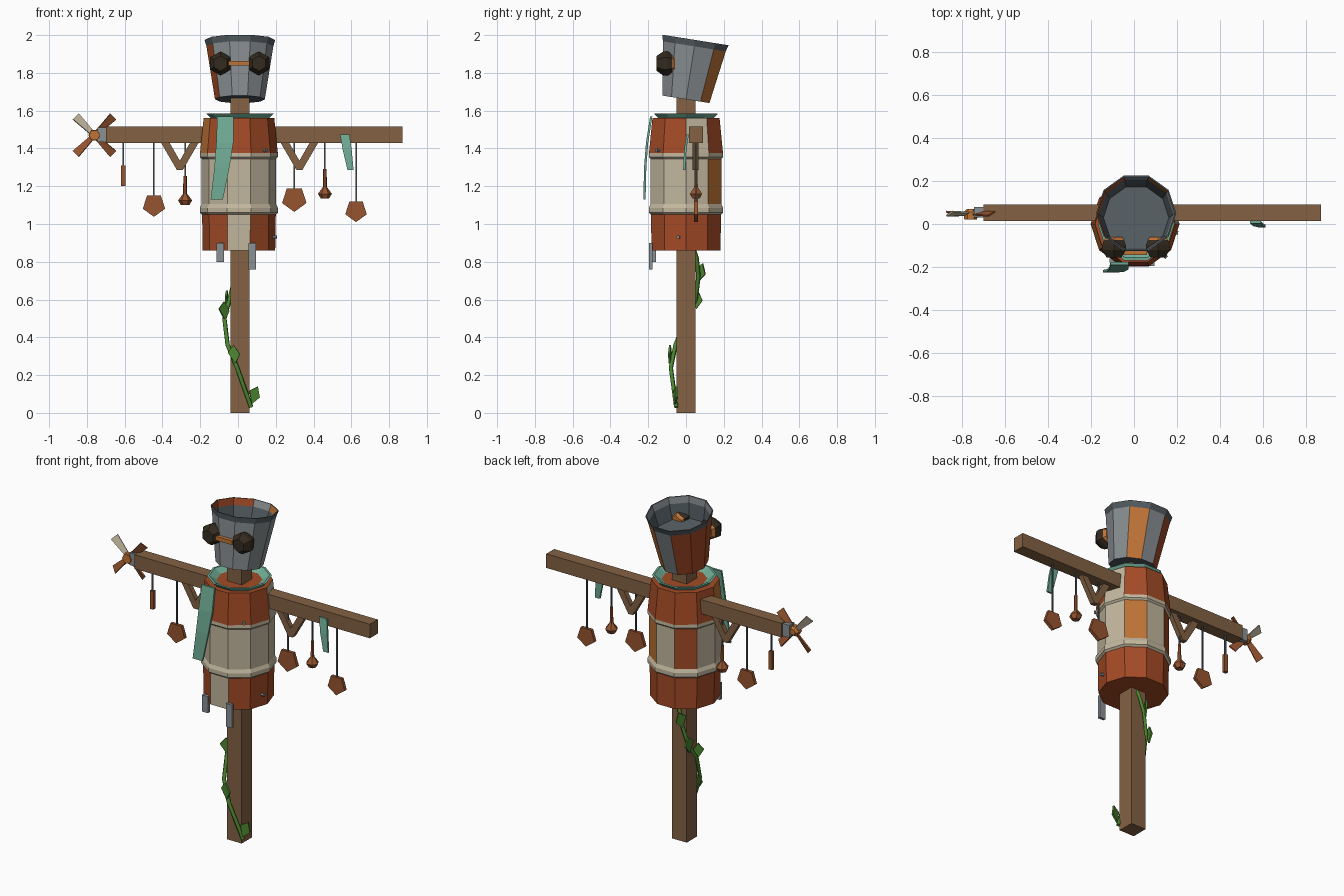
import bpy
import bmesh
from math import sin, cos, pi, radians
from mathutils import Matrix, Vector

if "Cube" in bpy.data.objects:
    bpy.data.objects.remove(bpy.data.objects["Cube"])


def material(name, *rgb):
    lin = [(c / 255 / 12.92) if c < 11 else ((c / 255 + 0.055) / 1.055) ** 2.4 for c in rgb]
    m = bpy.data.materials.new(name)
    m.use_nodes = True
    m.diffuse_color = (*lin, 1)
    m.node_tree.nodes["Principled BSDF"].inputs["Base Color"].default_value = (*lin, 1)
    return m


WOOD = material("wood", 131, 98, 67)
RUST = material("rust", 164, 75, 38)
OCHRE = material("ochre", 190, 115, 54)
CREAM = material("cream", 194, 183, 158)
STEEL = material("steel", 138, 144, 147)
DARK = material("dark steel", 84, 93, 98)
TEAL = material("teal cloth", 112, 172, 149)
GREEN = material("vine green", 76, 134, 48)
LENS = material("dark lens", 52, 43, 32)
COPPER = material("copper", 150, 84, 47)


def finish(name, bm, mats, matrix=None):
    if matrix:
        bm.transform(matrix)
    bmesh.ops.recalc_face_normals(bm, faces=bm.faces)
    me = bpy.data.meshes.new(name)
    bm.to_mesh(me)
    bm.free()
    for m in mats:
        me.materials.append(m)
    ob = bpy.data.objects.new(name, me)
    bpy.context.collection.objects.link(ob)
    return ob


def lathe(name, profile, mats, n=10, paint=lambda k, row: 0, ends=(0, 0), ring=False, matrix=None):
    """Faceted revolve about z; side 0 faces -y and sides count towards +x."""
    bm = bmesh.new()
    rows = []
    for r, z in profile:
        angles = [2 * pi * (k - 0.5) / n for k in range(n)]
        rows.append([bm.verts.new((r * sin(a), -r * cos(a), z)) for a in angles])
    pairs = list(zip(rows, rows[1:] + rows[:1]))
    for row, (a, b) in enumerate(pairs if ring else pairs[:-1]):
        for k in range(n):
            j = (k + 1) % n
            bm.faces.new((a[k], a[j], b[j], b[k])).material_index = paint(k, row)
    if not ring:
        bm.faces.new(rows[0]).material_index = ends[0]
        bm.faces.new(rows[-1]).material_index = ends[1]
    return finish(name, bm, mats, matrix)


def prism(name, outline, y0, y1, mat, matrix=None):
    """Outline in x and z, pushed through from y0 to y1."""
    bm = bmesh.new()
    face = bm.faces.new([bm.verts.new((x, y0, z)) for x, z in outline])
    out = bmesh.ops.extrude_face_region(bm, geom=[face])["geom"]
    moved = [v for v in out if isinstance(v, bmesh.types.BMVert)]
    bmesh.ops.translate(bm, verts=moved, vec=(0, y1 - y0, 0))
    return finish(name, bm, [mat], matrix)


def box(name, x0, x1, y0, y1, z0, z1, mat):
    return prism(name, [(x0, z0), (x1, z0), (x1, z1), (x0, z1)], y0, y1, mat)


def cloth(name, sections, thick=0.012):
    """Thin strip through sections of (left x, right x, y, z)."""
    bm = bmesh.new()
    rows = [[bm.verts.new(p) for p in ((a, y, z), (b, y, z), (b, y + thick, z), (a, y + thick, z))]
            for a, b, y, z in sections]
    for p, q in zip(rows, rows[1:]):
        for k in range(4):
            j = (k + 1) % 4
            bm.faces.new((p[k], p[j], q[j], q[k]))
    bm.faces.new(rows[0])
    bm.faces.new(rows[-1])
    return finish(name, bm, [TEAL])


def move(x, y, z):
    return Matrix.Translation((x, y, z))


# Post and cross beam
box("post", -0.04, 0.06, -0.05, 0.05, 0, 1.72, WOOD)
box("cross_beam", -0.7, 0.87, 0.015, 0.09, 1.43, 1.515, WOOD)

# Barrel body with raised hoops and odd replacement staves
STAVES = {"lower": {0: 1}, "middle": {4: 2, 6: 0}, "upper": {3: 1, 8: 2}}


def barrel_paint(k, row):
    if row == 0:
        return STAVES["lower"].get(k, 0)
    if row == 4:
        return STAVES["middle"].get(k, 1)
    if row == 7:
        return STAVES["upper"].get(k, 0)
    return 1


lathe("barrel", [(0.192, 0.86), (0.195, 1.05), (0.207, 1.06), (0.207, 1.085), (0.197, 1.105),
                 (0.197, 1.345), (0.207, 1.355), (0.206, 1.375), (0.187, 1.56)],
      [RUST, CREAM, OCHRE], paint=barrel_paint, matrix=move(0.005, 0, 0))

# Cloth collar and hanging ends
lathe("collar", [(0.148, 1.555), (0.178, 1.585), (0.165, 1.586), (0.125, 1.562)], [TEAL],
      ring=True, matrix=move(0.01, 0, 0))
cloth("scarf_end", [(-0.11, -0.025, -0.19, 1.57), (-0.115, -0.025, -0.212, 1.43),
                    (-0.125, -0.045, -0.222, 1.3), (-0.145, -0.08, -0.226, 1.13)])
cloth("beam_rag", [(0.54, 0.59, 0.003, 1.475), (0.555, 0.602, -0.01, 1.39), (0.58, 0.612, -0.016, 1.285)])

# Metal tabs and bolts on the barrel
box("right_tab", -0.115, -0.075, -0.18, -0.16, 0.8, 0.9, STEEL)
box("left_tab", 0.055, 0.095, -0.195, -0.178, 0.76, 0.9, STEEL)
for x, y, z in ((0.145, -0.15, 1.39), (0.195, -0.04, 0.93)):
    turn = Vector((x, y, 0)).to_track_quat('Z', 'Y').to_matrix().to_4x4()
    lathe("bolt", [(0.009, -0.01), (0.009, 0.01)], [STEEL], n=6, matrix=move(x, y, z) @ turn)

# Bucket head, tipped backwards, with patched sides
PATCHES = {4: 1, 6: 2, 7: 2, 8: 2}
lathe("bucket_head", [(0.132, 0), (0.177, 0.284), (0.187, 0.318), (0.181, 0.318), (0.173, 0.278), (0.152, 0.19)],
      [STEEL, OCHRE, RUST, DARK], ends=(3, 3),
      paint=lambda k, row: PATCHES.get(k, 0) if row in (0, 3) else 3,
      matrix=move(0.01, 0, 1.66) @ Matrix.Rotation(radians(-9), 4, 'X'))

# Goggles: profile runs towards -y
facing = Matrix.Rotation(radians(90), 4, 'X') @ Matrix.Rotation(radians(30), 4, 'Z')
for side, x in (("right", -0.093), ("left", 0.111)):
    lathe(side + "_goggle", [(0.042, 0.06), (0.054, 0.075), (0.064, 0.1), (0.064, 0.12), (0.04, 0.155)],
          [LENS, OCHRE], n=6, paint=lambda k, row: 1 if row == 0 else 0, ends=(1, 0),
          matrix=move(x, 0, 1.85) @ facing)
box("goggle_bridge", -0.05, 0.06, -0.145, -0.115, 1.838, 1.862, OCHRE)

# V braces under the beam
for side, x in (("right", -0.308), ("left", 0.325)):
    prism(side + "_brace", [(x - 0.105, 1.44), (x - 0.06, 1.44), (x, 1.335), (x + 0.06, 1.44),
                            (x + 0.105, 1.44), (x + 0.015, 1.285), (x - 0.015, 1.285)], 0.035, 0.065, WOOD)


# Hanging charms
def string(x, z):
    box("string", x - 0.004, x + 0.004, 0.049, 0.057, z - 0.01, 1.435, DARK)


def plate_charm(x, z, r):
    string(x, z + r * 0.8)
    corners = [pi / 2 + pi / 5 + k * 2 * pi / 5 for k in range(5)]
    prism("plate_charm", [(x + r * cos(a), z + r * sin(a)) for a in corners], 0.043, 0.063, COPPER)


def bell_charm(x, top):
    string(x, top)
    lathe("bell_charm", [(0.009, 0), (0.011, -0.095), (0.037, -0.13), (0.022, -0.155)], [COPPER],
          n=6, matrix=move(x, 0.053, top))


for x, z, r in ((-0.445, 1.1, 0.062), (0.298, 1.132, 0.068), (0.625, 1.07, 0.06)):
    plate_charm(x, z, r)
for x, top in ((-0.28, 1.255), (0.46, 1.29)):
    bell_charm(x, top)
string(-0.607, 1.31)
box("bar_charm", -0.619, -0.595, 0.043, 0.063, 1.2, 1.31, COPPER)

# Pinwheel at the beam's right end
box("pinwheel_mount", -0.745, -0.695, 0.03, 0.078, 1.435, 1.51, STEEL)
lathe("pinwheel_hub", [(0.032, -0.07), (0.032, -0.045), (0.018, -0.03)][::-1], [OCHRE], n=6,
      matrix=move(-0.76, 0.1, 1.47) @ Matrix.Rotation(radians(-90), 4, 'X') @ move(0, 0, 0))
lathe("pinwheel_axle", [(0.03, 0.022), (0.032, 0.05)], [OCHRE], n=6,
      matrix=move(-0.76, 0, 1.47) @ Matrix.Rotation(radians(-90), 4, 'X'))
for k in range(4):
    place = (move(-0.76, 0.048, 1.47) @ Matrix.Rotation(radians(45 + 90 * k), 4, 'Y')
             @ Matrix.Rotation(radians(25), 4, 'Z'))
    prism("pinwheel_blade", [(-0.012, 0.01), (0.012, 0.01), (0.024, 0.14), (-0.024, 0.14)],
          -0.004, 0.004, CREAM if k == 3 else COPPER, place)

# Vine winding up the post
path = [(0.07, -0.052, 0.03), (-0.005, -0.08, 0.24), (-0.055, -0.055, 0.36), (-0.072, 0, 0.5),
        (-0.045, 0.05, 0.6), (-0.015, 0.066, 0.72), (0.01, 0.056, 0.82), (0.025, 0.035, 0.88)]
curve = bpy.data.curves.new("vine", 'CURVE')
curve.dimensions = '3D'
curve.bevel_depth = 0.012
curve.bevel_resolution = 0
curve.use_fill_caps = True
spline = curve.splines.new('POLY')
spline.points.add(len(path) - 1)
for point, co in zip(spline.points, path):
    point.co = (*co, 1)
curve.materials.append(GREEN)
vine = bpy.data.objects.new("vine", curve)
bpy.context.collection.objects.link(vine)
bpy.ops.object.select_all(action='DESELECT')
vine.select_set(True)
bpy.context.view_layer.objects.active = vine
bpy.ops.object.convert(target='MESH')
vine.data.shade_flat()

# Leaves: position, turn about z, lean
for x, y, z, turn, lean in ((0.085, -0.055, 0.095, 15, 15), (-0.022, -0.085, 0.31, -10, -10),
                            (-0.075, -0.01, 0.54, 35, -8), (-0.02, 0.075, 0.745, 60, 10),
                            (-0.06, 0.055, 0.6, 80, 0)):
    place = move(x, y, z) @ Matrix.Rotation(radians(turn), 4, 'Z') @ Matrix.Rotation(radians(lean), 4, 'Y')
    prism("leaf", [(0, -0.05), (0.033, -0.005), (0.008, 0.048), (-0.03, 0.015)], -0.005, 0.005, GREEN, place)
